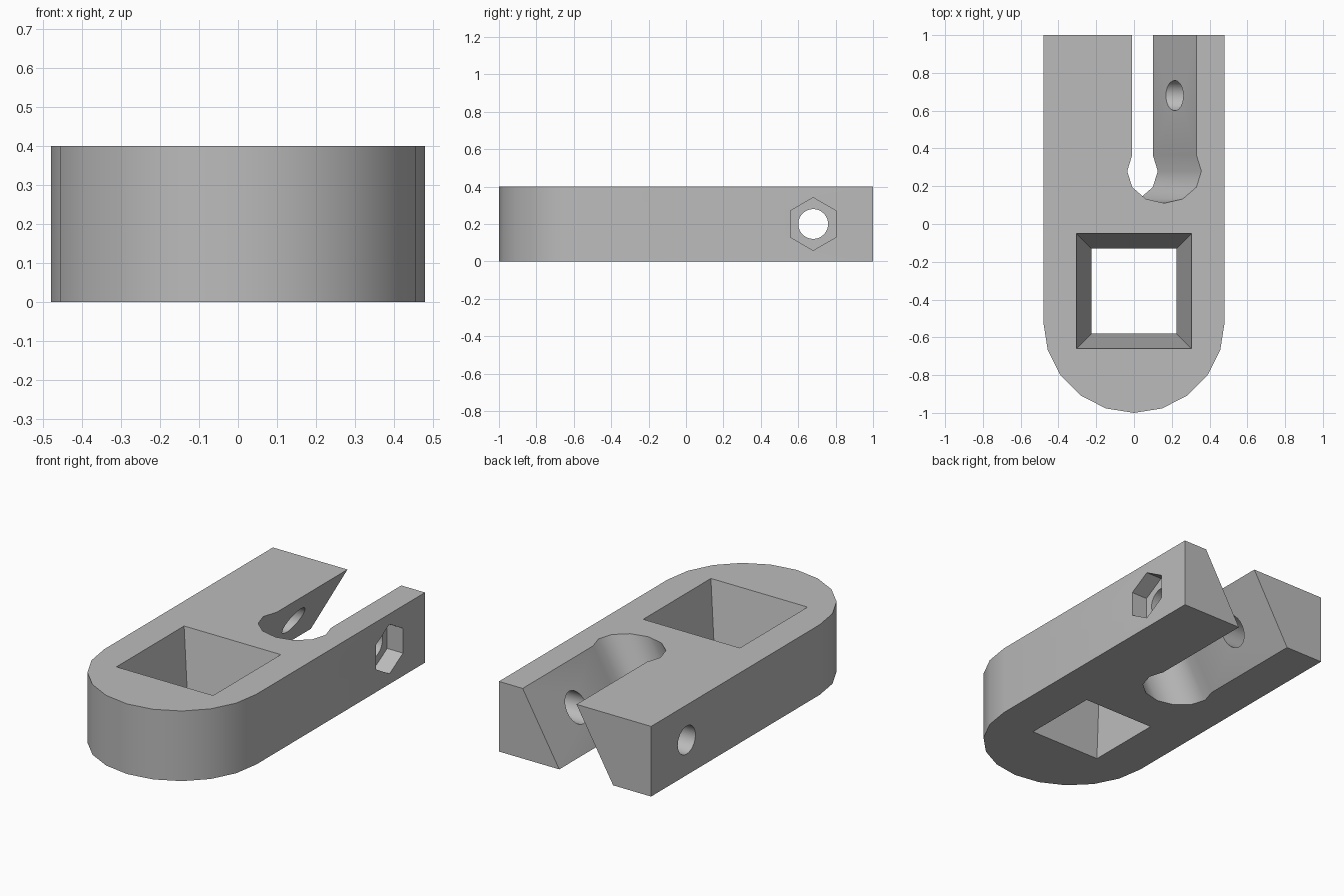
import bpy
import bmesh
from math import sin, cos, tan, pi, radians
from mathutils import Matrix

cube = bpy.data.objects.get("Cube")
if cube:
    bpy.data.objects.remove(cube, do_unlink=True)

HEIGHT = 0.4
HALF_WIDTH = 0.48
BOLT_Y, BOLT_Z = 0.68, 0.2

grey = bpy.data.materials.new("plain grey")
grey.use_nodes = True
grey.diffuse_color = (0.5, 0.5, 0.5, 1)
grey.node_tree.nodes["Principled BSDF"].inputs["Base Color"].default_value = (0.5, 0.5, 0.5, 1)


def arc(cx, cy, radius, start, end, steps):
    """Points along an arc, angles in degrees."""
    angles = [radians(start + (end - start) * i / steps) for i in range(steps + 1)]
    return [(cx + radius * cos(a), cy + radius * sin(a)) for a in angles]


def prism(name, outline, low, high, matrix=Matrix(), top_scale=1.0):
    """Extrude an outline along z, optionally tapered, then transform it."""
    bm = bmesh.new()
    bottom = [bm.verts.new((x, y, low)) for x, y in outline]
    top = [bm.verts.new((x * top_scale, y * top_scale, high)) for x, y in outline]
    bm.faces.new(bottom[::-1])
    bm.faces.new(top)
    for i in range(len(outline)):
        j = (i + 1) % len(outline)
        bm.faces.new((bottom[i], bottom[j], top[j], top[i]))
    bm.transform(matrix)
    bmesh.ops.recalc_face_normals(bm, faces=bm.faces)
    mesh = bpy.data.meshes.new(name)
    bm.to_mesh(mesh)
    bm.free()
    mesh.materials.append(grey)
    obj = bpy.data.objects.new(name, mesh)
    bpy.context.collection.objects.link(obj)
    return obj


# Body: straight bar with a rounded front end
outline = arc(0, -0.52, HALF_WIDTH, 180, 360, 10) + [(HALF_WIDTH, 1), (-HALF_WIDTH, 1)]
body = prism("clamp_body", outline, 0, HEIGHT)

# Slanted keyhole slot, open at the back
slant = radians(30)
lean = Matrix.Identity(4)
lean[0][0] = 1 / cos(slant)
lean[0][2] = tan(slant)
place = Matrix.Translation((0.045, 0.28, HEIGHT / 2))
keyhole = arc(0, 0, 0.17, 150, 390, 8)
keyhole += [(keyhole[-1][0], 0.9), (keyhole[0][0], 0.9)]
slot = prism("slot_cutter", keyhole, -0.3, 0.3, place @ lean)

# Square socket, narrowing downward
square = [(-0.205, -0.205), (0.205, -0.205), (0.205, 0.205), (-0.205, 0.205)]
socket = prism("socket_cutter", square, -0.1, 0.5,
               Matrix.Translation((0, -0.355, 0)), 0.325 / 0.205)

# Cross bolt hole with a hexagonal nut recess on the left side
sideways = Matrix.Translation((0, BOLT_Y, BOLT_Z)) @ Matrix.Rotation(pi / 2, 4, 'Y')
bolt = prism("bolt_cutter", arc(0, 0, 0.08, 0, 345, 23), -0.6, 0.6, sideways)
nut = prism("nut_cutter", arc(0, 0, 0.141, 0, 300, 5), 0.38, 0.6, sideways)

bpy.ops.object.select_all(action='DESELECT')
body.select_set(True)
bpy.context.view_layer.objects.active = body
for cutter in (slot, socket, bolt, nut):
    cut = body.modifiers.new(cutter.name, 'BOOLEAN')
    cut.operation = 'DIFFERENCE'
    cut.solver = 'EXACT'
    cut.object = cutter
    bpy.ops.object.modifier_apply(modifier=cut.name)
    bpy.data.objects.remove(cutter, do_unlink=True)

# Smooth the curved walls, keep the corners crisp
bpy.ops.object.shade_smooth_by_angle(angle=radians(35))
